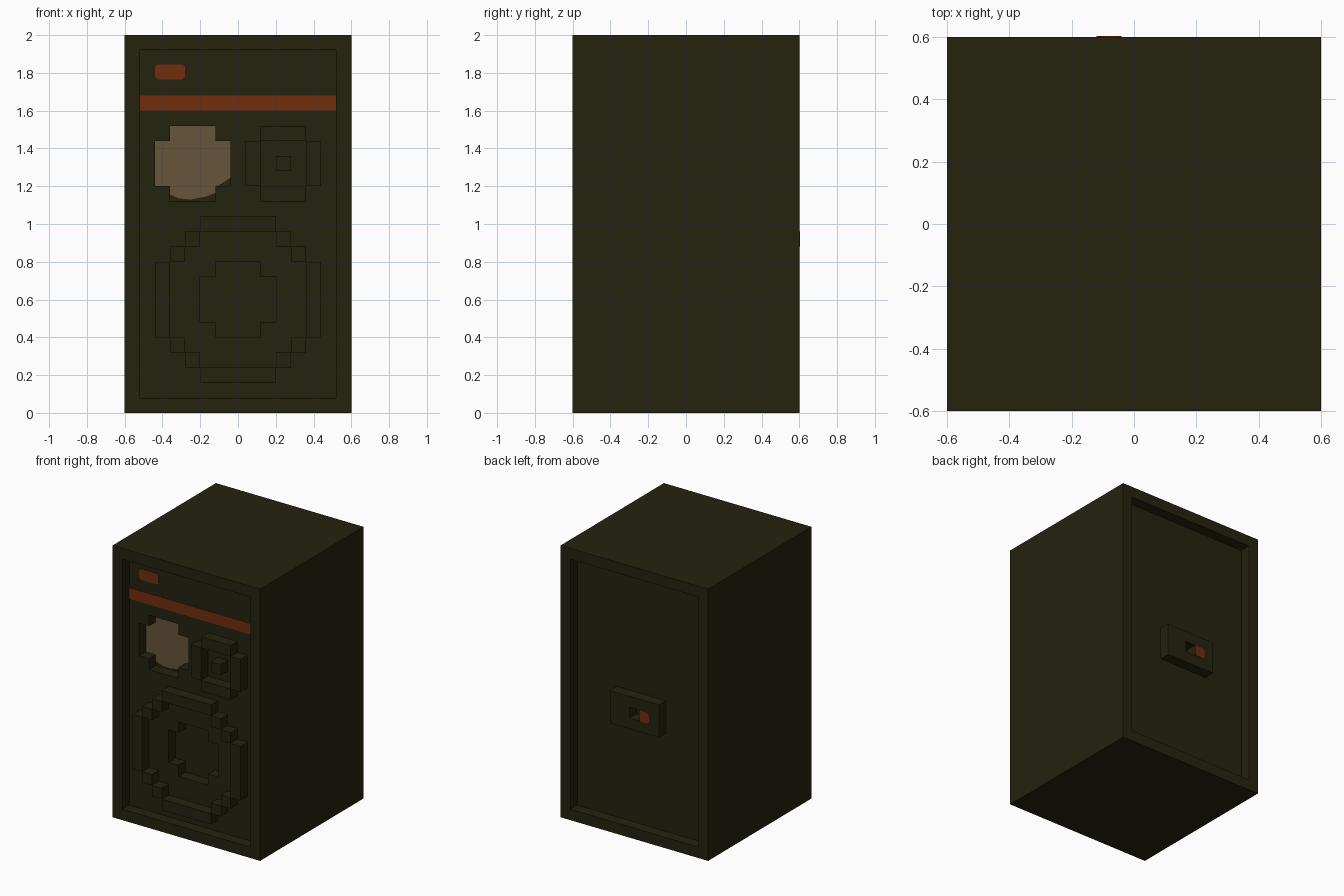
import bpy, bmesh

if "Cube" in bpy.data.objects:
    bpy.data.objects.remove(bpy.data.objects["Cube"])


def material(name, rgb):
    m = bpy.data.materials.new(name)
    m.diffuse_color = (*rgb, 1)
    m.use_nodes = True
    m.node_tree.nodes["Principled BSDF"].inputs["Base Color"].default_value = m.diffuse_color
    return m


DARK = material("dark olive", (0.0178, 0.0168, 0.0048))
ORANGE = material("burnt orange", (0.168, 0.027, 0.0048))
TAN = material("tan", (0.133, 0.089, 0.044))


def prisms(name, outlines, y0, y1, mat):
    """One object made of x-z outlines extruded from y0 to y1."""
    bm = bmesh.new()
    for pts in outlines:
        a = [bm.verts.new((x, y0, z)) for x, z in pts]
        b = [bm.verts.new((x, y1, z)) for x, z in pts]
        bm.faces.new(a)
        bm.faces.new(b[::-1])
        n = len(pts)
        for i in range(n):
            j = (i + 1) % n
            bm.faces.new((a[j], a[i], b[i], b[j]))
    bmesh.ops.recalc_face_normals(bm, faces=bm.faces)
    me = bpy.data.meshes.new(name)
    bm.to_mesh(me)
    bm.free()
    me.materials.append(mat)
    ob = bpy.data.objects.new(name, me)
    bpy.context.collection.objects.link(ob)
    return ob


def rect(x0, x1, z0, z1):
    return [(x0, z0), (x1, z0), (x1, z1), (x0, z1)]


def clipped(x0, x1, z0, z1, c=0.014):
    return [(x0 + c, z0), (x1 - c, z0), (x1, z0 + c), (x1, z1 - c),
            (x1 - c, z1), (x0 + c, z1), (x0, z1 - c), (x0, z0 + c)]


def cross(cx, cz, r=0.2, s=0.12):
    """Square outline with a step taken out of each corner."""
    q = [(s, r), (s, s), (r, s)]
    pts = q + [(x, -z) for x, z in q[::-1]]
    pts += [(-x, z) for x, z in pts[::-1]]
    return [(cx + x, cz + z) for x, z in pts]


def cut(ob, outline, y0, y1):
    cutter = prisms("cutter", [outline], y0, y1, DARK)
    cutter.hide_render = True
    mod = ob.modifiers.new("cut", 'BOOLEAN')
    mod.operation = 'DIFFERENCE'
    mod.solver = 'EXACT'
    mod.object = cutter
    bpy.context.view_layer.objects.active = ob
    bpy.ops.object.modifier_apply(modifier=mod.name)
    bpy.data.objects.remove(cutter)


# Cabinet with recessed front and back, and two stepped cone recesses
cabinet = prisms("cabinet", [rect(-0.6, 0.6, 0, 2)], -0.6, 0.6, DARK)
cut(cabinet, rect(-0.52, 0.52, 0.08, 1.92), -0.7, -0.52)
cut(cabinet, rect(-0.52, 0.52, 0.08, 1.92), 0.52, 0.7)
cut(cabinet, cross(-0.24, 1.32), -0.56, -0.44)
cut(cabinet, cross(0, 0.6), -0.56, -0.44)

# Large woofer ring: one quarter of blocks mirrored around its centre
ring = [rect(-0.2, 0.2, 0.96, 1.04), rect(-0.2, 0.2, 0.16, 0.24)]
for s in (-1, 1):
    x0, x1 = sorted((s * 0.36, s * 0.44))
    ring.append(rect(x0, x1, 0.4, 0.8))
    for t in (-1, 1):
        for x, z in ((0.24, 0.32), (0.32, 0.24)):
            cx, cz = s * x, 0.6 + t * z
            ring.append(rect(cx - 0.04, cx + 0.04, cz - 0.04, cz + 0.04))
prisms("woofer_ring", ring, -0.6, -0.51, DARK)

# Small tweeter ring and centre knob
prisms("tweeter_ring", [rect(0.12, 0.36, 1.44, 1.52), rect(0.12, 0.36, 1.12, 1.20),
                        rect(0.04, 0.12, 1.20, 1.44), rect(0.36, 0.44, 1.20, 1.44)],
       -0.6, -0.51, DARK)
prisms("tweeter_knob", [rect(0.2, 0.28, 1.28, 1.36)], -0.6, -0.51, DARK)

# Tan panel on the floor of the upper recess, with a rounded lower edge
prisms("tan_panel", [[(-0.36, 1.52), (-0.12, 1.52), (-0.12, 1.44), (-0.04, 1.44),
                      (-0.04, 1.245), (-0.10, 1.205), (-0.12, 1.20), (-0.12, 1.165),
                      (-0.17, 1.145), (-0.25, 1.13), (-0.31, 1.135), (-0.36, 1.155),
                      (-0.36, 1.20), (-0.44, 1.20), (-0.44, 1.44), (-0.36, 1.44)]],
       -0.443, -0.435, TAN)

# Orange stripe and badge plate
prisms("front_stripe", [rect(-0.52, 0.52, 1.60, 1.68)], -0.523, -0.515, ORANGE)
prisms("front_light", [clipped(-0.44, -0.28, 1.765, 1.845)], -0.523, -0.515, ORANGE)

# Rear socket block with a square hole and a small light
socket = prisms("rear_socket", [rect(-0.2, 0.2, 0.8, 1.04)], 0.51, 0.6, DARK)
cut(socket, rect(-0.04, 0.04, 0.88, 0.96), 0.4, 0.7)
prisms("rear_light", [clipped(-0.12, -0.04, 0.88, 0.96)], 0.595, 0.603, ORANGE)
